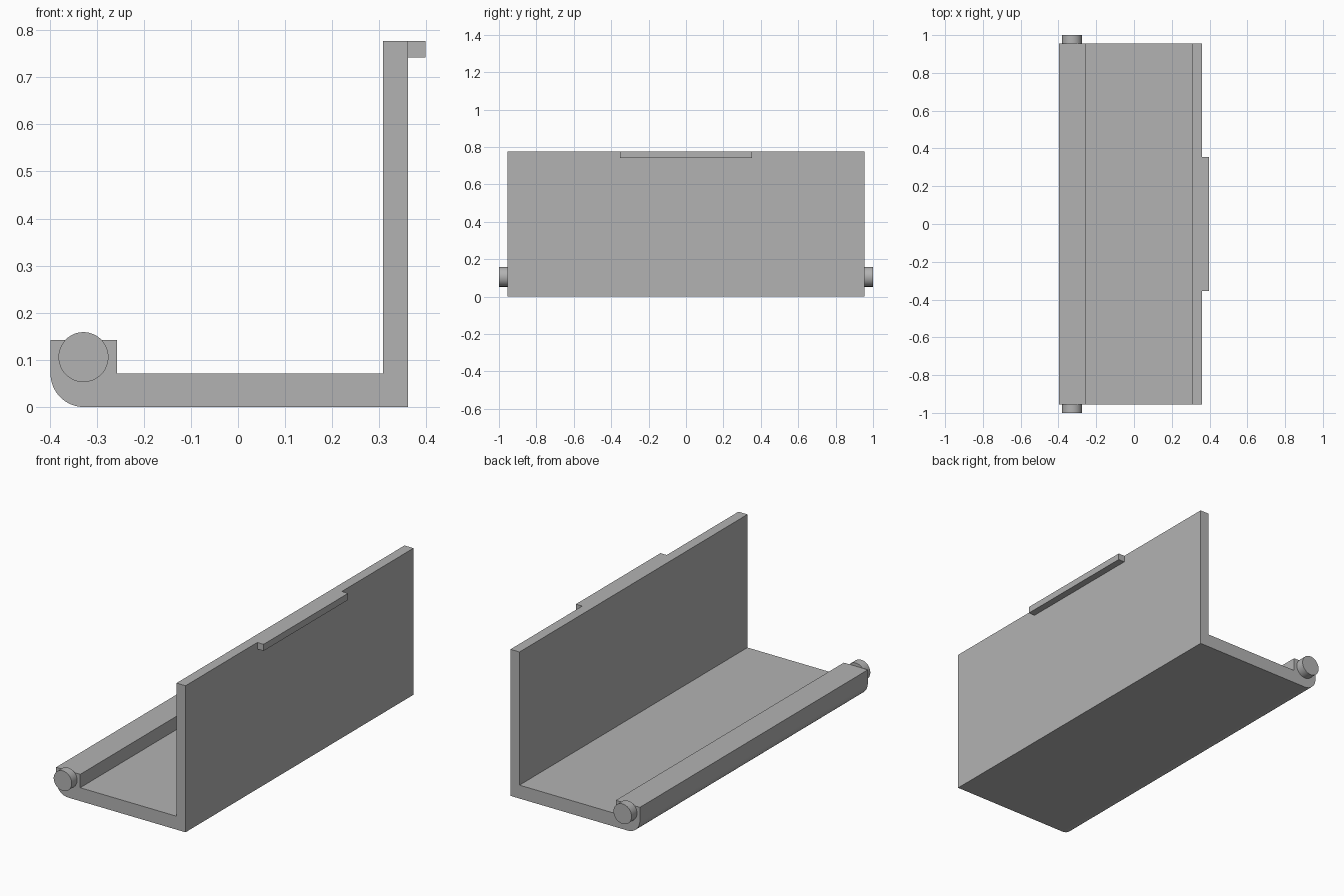
import bpy
import bmesh
from math import cos, sin, pi

cube = bpy.data.objects.get("Cube")
if cube:
    bpy.data.objects.remove(cube, do_unlink=True)

grey = bpy.data.materials.new("plain grey")
grey.use_nodes = True
colour = (0.45, 0.45, 0.45, 1)
grey.diffuse_color = colour
grey.node_tree.nodes["Principled BSDF"].inputs["Base Color"].default_value = colour


def arc(cx, cz, radius, start, end, steps):
    """Points along an arc in the XZ plane."""
    angles = [start + (end - start) * i / steps for i in range(steps + 1)]
    return [(cx + radius * cos(a), cz + radius * sin(a)) for a in angles]


def extrude_profile(name, points, y0, y1, smooth=False):
    """Extrude an XZ outline along Y into a closed solid."""
    bm = bmesh.new()
    face = bm.faces.new([bm.verts.new((x, y0, z)) for x, z in points])
    new = bmesh.ops.extrude_face_region(bm, geom=[face])["geom"]
    bmesh.ops.translate(bm, vec=(0, y1 - y0, 0),
                        verts=[v for v in new if isinstance(v, bmesh.types.BMVert)])
    bmesh.ops.recalc_face_normals(bm, faces=bm.faces)
    mesh = bpy.data.meshes.new(name)
    bm.to_mesh(mesh)
    bm.free()
    mesh.materials.append(grey)
    obj = bpy.data.objects.new(name, mesh)
    bpy.context.collection.objects.link(obj)
    if smooth:
        bpy.ops.object.select_all(action='DESELECT')
        obj.select_set(True)
        bpy.context.view_layer.objects.active = obj
        bpy.ops.object.shade_smooth_by_angle(angle=pi / 6)
    return obj


left, right, height = -0.398, 0.361, 0.777
half = 0.955
floor, rail_top, rail_inner, wall_inner = 0.071, 0.142, -0.257, 0.308

# L-shaped flap: base plate, upright wall and rounded hinge rail
outline = arc(left + floor, floor, floor, pi, 1.5 * pi, 16) + [
    (right, 0), (right, height), (wall_inner, height), (wall_inner, floor),
    (rail_inner, floor), (rail_inner, rail_top), (left, rail_top)]
extrude_profile("flap_body", outline, -half, half, smooth=True)

# Latch lip on the outer top edge of the wall
lip_bottom, lip_out = 0.742, 0.398
extrude_profile("latch_lip", [(right, lip_bottom), (lip_out, lip_bottom),
                              (lip_out, height), (right, height)], -0.354, 0.354)

# Hinge pins at both ends of the rail
pin = arc(-0.328, 0.106, 0.053, 0, 2 * pi, 48)[:-1]
for name, side in (("front_hinge_pin", -1), ("back_hinge_pin", 1)):
    extrude_profile(name, pin, side * half, side, smooth=True)
